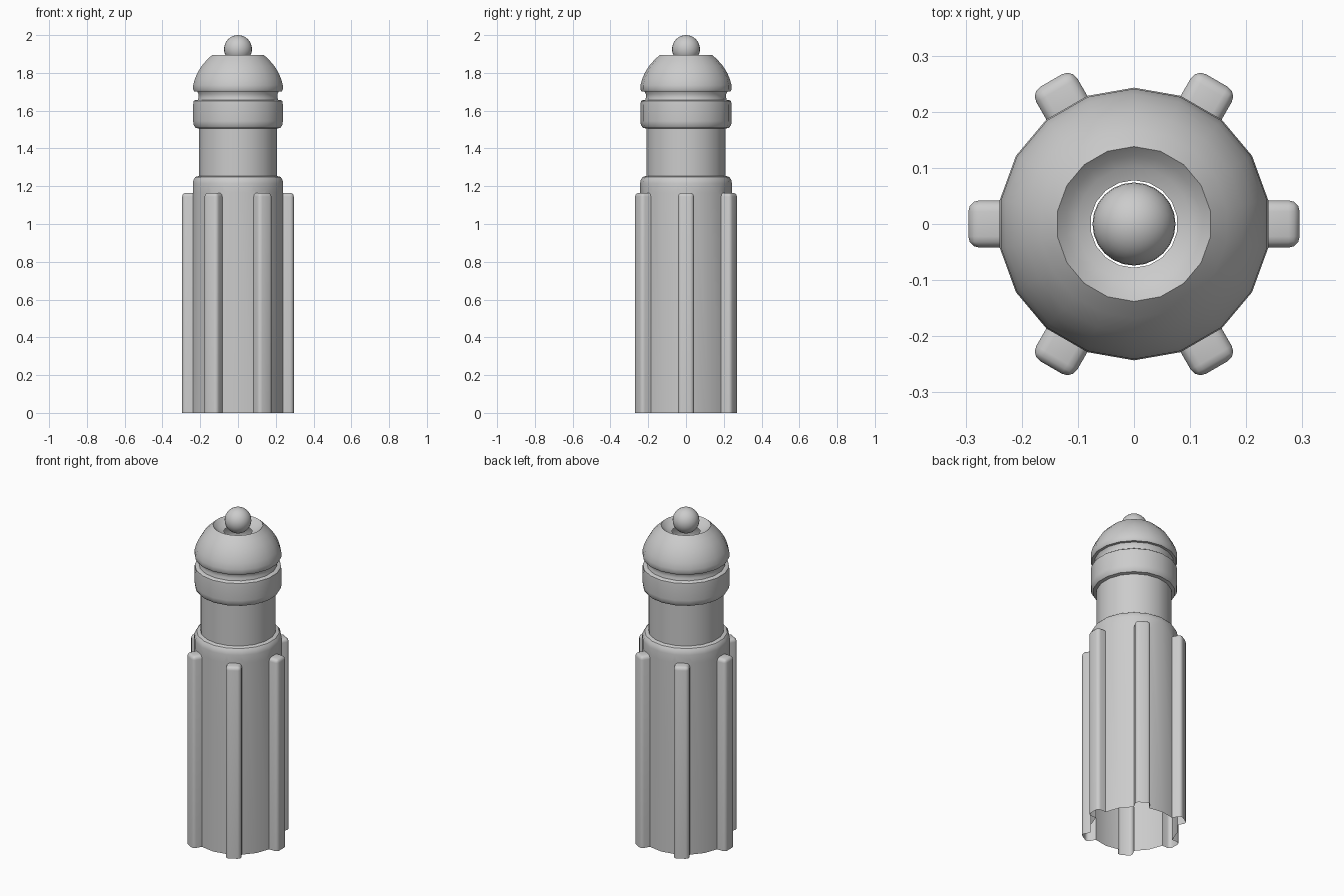
import bpy, bmesh, math

if "Cube" in bpy.data.objects:
    bpy.data.objects.remove(bpy.data.objects["Cube"])

SIDES = 18  # vertices at 10, 30, 50 ... degrees


def finish(bm, name, angle=40):
    bmesh.ops.recalc_face_normals(bm, faces=bm.faces)
    mesh = bpy.data.meshes.new(name)
    bm.to_mesh(mesh)
    bm.free()
    ob = bpy.data.objects.new(name, mesh)
    bpy.context.collection.objects.link(ob)
    bpy.ops.object.select_all(action='DESELECT')
    ob.select_set(True)
    bpy.context.view_layer.objects.active = ob
    bpy.ops.object.shade_smooth_by_angle(angle=math.radians(angle))
    return ob


def lathe(profile):
    """Open shell turned round z from (radius, height) points."""
    bm = bmesh.new()
    rings = []
    for r, z in profile:
        rings.append([bm.verts.new((r * math.cos(a), r * math.sin(a), z))
                      for a in (math.radians(10 + 360 / SIDES * i) for i in range(SIDES))])
    for lo, hi in zip(rings, rings[1:]):
        for i in range(SIDES):
            j = (i + 1) % SIDES
            bm.faces.new((lo[i], lo[j], hi[j], hi[i]))
    bmesh.ops.recalc_face_normals(bm, faces=bm.faces)
    bm.normal_update()
    return bm


# Hollow grip, open underneath, with every third side pulled out into a rib
bm = lathe([(0.243, 0), (0.243, 1.165), (0.243, 1.215), (0.239, 1.235),
            (0.229, 1.249), (0.209, 1.255)])
ribs = []
for f in bm.faces:
    c = f.calc_center_median()
    step = math.degrees(math.atan2(c.y, c.x)) / 60
    if c.z < 0.7 and abs(step - round(step)) < 0.01:
        ribs.append((f, c.xy.normalized()))
for face, out in ribs:
    new = bmesh.ops.extrude_discrete_faces(bm, faces=[face])['faces'][0]
    for v in new.verts:
        v.co.x += out.x * 0.056
        v.co.y += out.y * 0.056
bmesh.ops.remove_doubles(bm, verts=bm.verts, dist=0.0005)
bottoms = [f for f in bm.faces if all(v.co.z < 0.001 for v in f.verts)]
bmesh.ops.delete(bm, geom=bottoms, context='FACES')
edges = [e for e in bm.edges
         if all(v.co.xy.length > 0.26 for v in e.verts)
         and any(v.co.z > 0.1 for v in e.verts)]
edges += [e for e in bm.edges
          if all(v.co.z > 1.1 for v in e.verts)
          and max(v.co.xy.length for v in e.verts) > 0.26
          and e not in edges]
bmesh.ops.bevel(bm, geom=edges, offset=0.02, offset_type='OFFSET',
                segments=3, profile=0.5, affect='EDGES')
finish(bm, "ribbed_grip", 35)

# Plain neck above the grip
finish(lathe([(0.209, 1.255), (0.209, 1.505)]), "neck")

# Rounded collar band and the groove above it
finish(lathe([(0.209, 1.505), (0.228, 1.509), (0.239, 1.525), (0.241, 1.545),
              (0.241, 1.63), (0.239, 1.65), (0.233, 1.655), (0.216, 1.656),
              (0.212, 1.67), (0.212, 1.687), (0.220, 1.702)]), "collar")

# Domed cap with a sunken bowl in its top
finish(lathe([(0.220, 1.702), (0.236, 1.702), (0.241, 1.712), (0.241, 1.735),
              (0.232, 1.768), (0.217, 1.802), (0.196, 1.836), (0.168, 1.868),
              (0.138, 1.896), (0.122, 1.880), (0.102, 1.867), (0.078, 1.858)]), "dome_cap", 45)

# Ball resting in the bowl
bm = bmesh.new()
bmesh.ops.create_uvsphere(bm, u_segments=24, v_segments=16, radius=0.074)
bmesh.ops.translate(bm, verts=bm.verts, vec=(0, 0, 1.926))
finish(bm, "finial_ball", 60)
